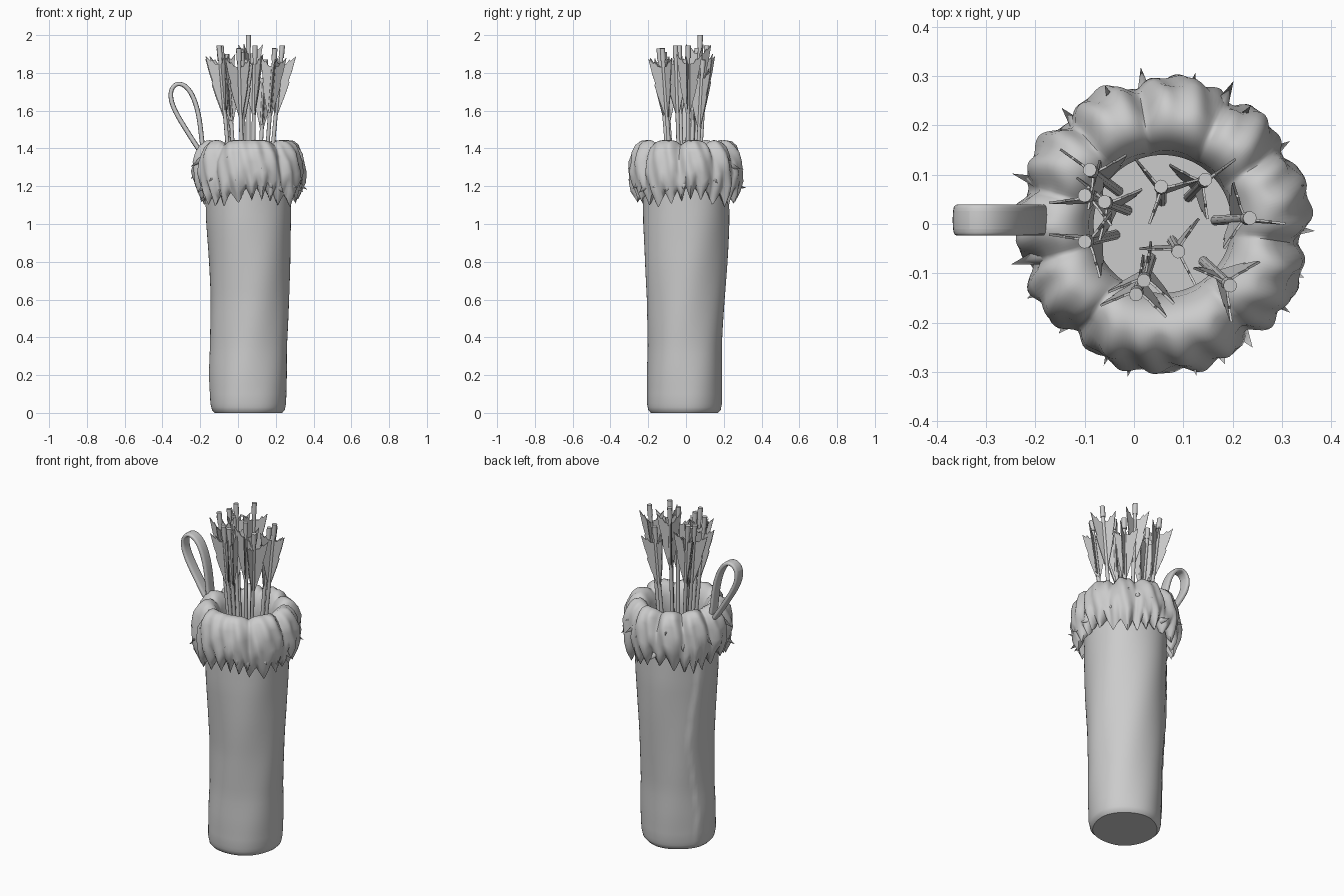
import bpy, bmesh, math, random
from mathutils import Vector, Matrix

if "Cube" in bpy.data.objects:
    bpy.data.objects.remove(bpy.data.objects["Cube"])

random.seed(4)
TAU = math.tau
CX, CY = 0.058, 0.0


def finish(bm, name, smooth=40):
    bmesh.ops.recalc_face_normals(bm, faces=bm.faces)
    me = bpy.data.meshes.new(name)
    bm.to_mesh(me)
    bm.free()
    ob = bpy.data.objects.new(name, me)
    bpy.context.collection.objects.link(ob)
    bpy.ops.object.select_all(action='DESELECT')
    ob.select_set(True)
    bpy.context.view_layer.objects.active = ob
    if smooth:
        bpy.ops.object.shade_smooth_by_angle(angle=math.radians(smooth))
    return ob


def loft(rings, name, cap=True, smooth=40):
    bm = bmesh.new()
    vs = [[bm.verts.new(p) for p in r] for r in rings]
    n = len(vs[0])
    for a, b in zip(vs, vs[1:]):
        for i in range(n):
            j = (i + 1) % n
            bm.faces.new((a[i], a[j], b[j], b[i]))
    if cap:
        bm.faces.new(vs[0])
        bm.faces.new(vs[-1])
    return finish(bm, name, smooth)


def lerp_table(table, t):
    for (t0, *a), (t1, *b) in zip(table, table[1:]):
        if t <= t1:
            k = (t - t0) / (t1 - t0)
            return [p + (q - p) * k for p, q in zip(a, b)]
    return table[-1][1:]


# Leather tube: height, centre x, centre y, radius
TUBE = [(0, .055, -.01, .178), (.015, .055, -.01, .192), (.05, .055, -.01, .199),
        (.2, .056, -.008, .202), (.35, .058, -.005, .199), (.6, .062, 0, .206),
        (.8, .062, 0, .216), (1.0, .059, 0, .225), (1.22, .058, 0, .228)]
N = 96
levels = [0, .015, .03, .05, .1] + [.1 + 1.12 * i / 26 for i in range(1, 27)]
rings = []
for z in levels:
    cx, cy, r = lerp_table(TUBE, z)
    seam = math.radians(148 + 6 * math.sin(z * 7))
    ring = []
    for i in range(N):
        a = TAU * i / N
        d = ((a - seam) % TAU) / TAU
        rr = r + .003 * math.sin(2 * a + 5 * z) + .002 * math.sin(5 * a - 7 * z)
        rr += .008 * max(0, 1 - d * 8) * min(1, z * 5)    # overlapping seam edge
        ring.append((cx + rr * math.cos(a), cy + rr * math.sin(a), z))
    rings.append(ring)
loft(rings, "quiver_body")

# Fur collar: puffy lobes, ragged hem
CREASES = [math.radians(d) for d in (-52, -8, 32, 62, 100, 132, 165, 197, 232)]
PROFILE = [(.142, 1.2), (.14, 1.3), (.15, 1.38), (.175, 1.425), (.205, 1.445),
           (.235, 1.44), (.262, 1.418), (.283, 1.38), (.295, 1.33), (.301, 1.27),
           (.296, 1.22), (.284, 1.175), (.262, 1.13), (.235, 1.16), (.222, 1.22)]
M = 216


def lobe(a):
    d = min(abs((a - c + math.pi) % TAU - math.pi) for c in CREASES)
    return 1 - math.exp(-(d / .11) ** 1.4)


def tuft(a):
    s = (a * 26 / TAU + .25 * math.sin(a * 5)) % 1
    return 1 - abs(2 * s - 1)


rings = []
for k, (r, z) in enumerate(PROFILE):
    out = min(1, max(0, (k - 1) / 5))
    low = max(0, (k - 8) / 4) if k <= 12 else max(0, (14 - k) / 2)
    ring = []
    for i in range(M):
        a = TAU * i / M
        f, t = lobe(a), tuft(a)
        rr = r - .026 * out * (1 - f) * (1 - .4 * low)
        if 5 <= k <= 11:
            rr += .006 * math.sin(a * 23 + z * 20) + .004 * math.sin(a * 13 - z * 35)
        zz = z - .025 * (1 - f) * (1 if 2 <= k <= 7 else 0)
        zz += low * (.05 - .075 * t + .02 * math.sin(a * 4 + 1))
        ring.append((CX + rr * math.cos(a), CY + rr * math.sin(a), zz))
    rings.append(ring)
loft(rings, "fur_collar", cap=False, smooth=60)

# Small fur points sticking out of the collar
bm = bmesh.new()
for i in range(22):
    a = TAU * (i + random.uniform(-.3, .3)) / 22
    z = random.uniform(1.18, 1.38)
    r = .278 if z < 1.33 else .262
    d = Vector((math.cos(a), math.sin(a), random.uniform(-.9, -.1))).normalized()
    m = Matrix.Translation((CX + r * math.cos(a), CY + r * math.sin(a), z))
    m = m @ d.to_track_quat('Z', 'Y').to_matrix().to_4x4()
    bmesh.ops.create_cone(bm, segments=6, radius1=random.uniform(.018, .028), radius2=0,
                          depth=random.uniform(.07, .1), matrix=m, cap_ends=True)
finish(bm, "fur_points", 60)

# Hanging strap loop, swept flat section
PATH = [(-.17, 1.34), (-.225, 1.42), (-.275, 1.5), (-.325, 1.58), (-.356, 1.65),
        (-.358, 1.71), (-.33, 1.743), (-.295, 1.743), (-.26, 1.715), (-.23, 1.66),
        (-.208, 1.58), (-.197, 1.5), (-.19, 1.42), (-.17, 1.34)]
SECTION = [(-.032, -.006), (-.026, -.013), (.026, -.013), (.032, -.006),
           (.032, .006), (.026, .013), (-.026, .013), (-.032, .006)]
rings = []
for i, (x, z) in enumerate(PATH):
    p, q = PATH[max(i - 1, 0)], PATH[min(i + 1, len(PATH) - 1)]
    t = Vector((q[0] - p[0], q[1] - p[1])).normalized()
    rings.append([(x - t.y * v, .008 + u, z + t.x * v) for u, v in SECTION])
strap = loft(rings, "strap_loop")
sub = strap.modifiers.new("round", 'SUBSURF')
sub.levels = sub.render_levels = 2

# Arrows: nock x, y, z, angle of the first vane
ARROWS = [(-.09, .11, 1.945, 145), (-.1, .058, 1.93, 70), (-.06, .045, 1.9, 20),
          (.055, .076, 2.0, 12), (.235, .012, 1.945, -8), (.09, -.056, 1.945, 57),
          (.195, -.125, 1.93, -85), (.004, -.143, 1.93, 80), (-.1, -.036, 1.945, 170),
          (.02, -.115, 1.91, 200), (.145, .09, 1.87, 155)]
VANE = [(0, .40), (.018, .335), (.042, .25), (.056, .19), (.05, .185), (.064, .13),
        (.078, .05), (.052, .078), (.046, .07), (.03, .095), (0, .1)]


def arrow(idx, x, y, z, ang):
    top = Vector((x, y, z))
    foot = Vector((CX + (x - CX) * .6, CY + (y - CY) * .6, 1.2))
    axis = top - foot
    m = Matrix.Translation(foot) @ axis.to_track_quat('Z', 'Y').to_matrix().to_4x4()
    length = axis.length
    bm = bmesh.new()
    for r, z0, z1 in ((.0105, 0, length - .05), (.014, length - .065, length)):
        bmesh.ops.create_cone(bm, segments=10, radius1=r, radius2=r, depth=z1 - z0, cap_ends=True,
                              matrix=m @ Matrix.Translation((0, 0, (z0 + z1) / 2)))
    finish(bm, f"arrow_shaft_{idx}")
    # Three ragged feather vanes, set by world angle around the shaft
    bm = bmesh.new()
    up = axis.normalized()
    for k in range(3):
        a = math.radians(ang + 120 * k)
        side = Vector((math.cos(a), math.sin(a), 0))
        side = (side - up * side.dot(up)).normalized()
        thick = up.cross(side) * .0025
        front, back = ([bm.verts.new(top - up * v + side * u + thick * s) for u, v in VANE]
                       for s in (1, -1))
        bm.faces.new(front)
        bm.faces.new(back[::-1])
        for i in range(len(VANE)):
            j = (i + 1) % len(VANE)
            bm.faces.new((front[j], front[i], back[i], back[j]))
    finish(bm, f"arrow_vanes_{idx}", 0)


for i, a in enumerate(ARROWS):
    arrow(i + 1, *a)
